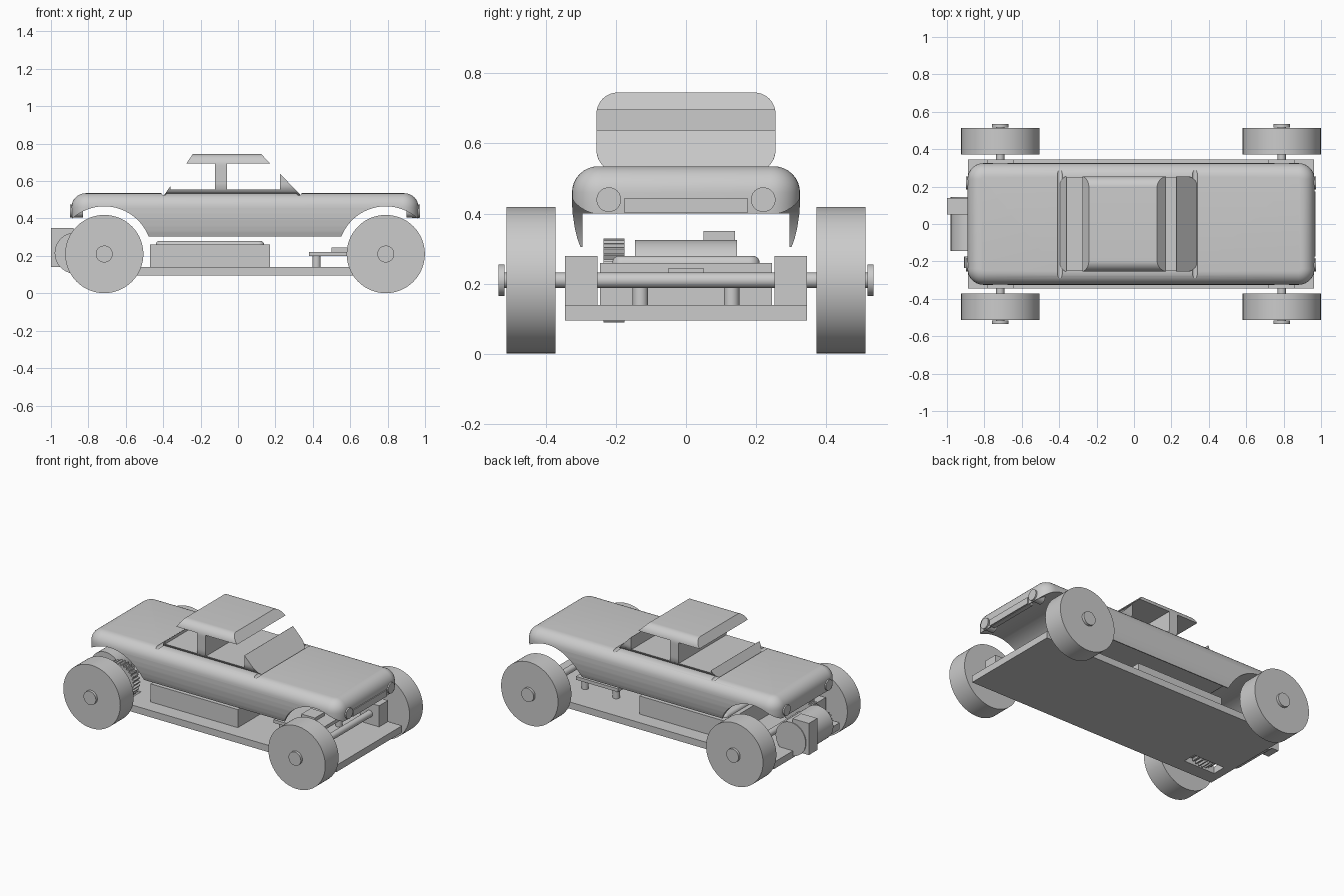
import bpy, bmesh
from math import sin, cos, pi, sqrt
from mathutils import Vector

if "Cube" in bpy.data.objects:
    bpy.data.objects.remove(bpy.data.objects["Cube"], do_unlink=True)

grey = bpy.data.materials.new("plain_grey")
grey.use_nodes = True
grey.diffuse_color = (0.6, 0.6, 0.6, 1)
grey.node_tree.nodes["Principled BSDF"].inputs["Base Color"].default_value = (0.6, 0.6, 0.6, 1)

REAR_X, FRONT_X, AXLE_Z = -0.715, 0.79, 0.21


def smooth(ob):
    bpy.ops.object.select_all(action='DESELECT')
    ob.select_set(True)
    bpy.context.view_layer.objects.active = ob
    bpy.ops.object.shade_smooth_by_angle(angle=0.6)


def loft(name, rings):
    """Skin a stack of equal point rings and cap both ends."""
    bm = bmesh.new()
    rows = [[bm.verts.new(p) for p in ring] for ring in rings]
    n = len(rows[0])
    for a, b in zip(rows, rows[1:]):
        for i in range(n):
            j = (i + 1) % n
            bm.faces.new((a[i], a[j], b[j], b[i]))
    bm.faces.new(rows[0][::-1])
    bm.faces.new(rows[-1])
    bmesh.ops.recalc_face_normals(bm, faces=bm.faces)
    me = bpy.data.meshes.new(name)
    bm.to_mesh(me)
    bm.free()
    me.materials.append(grey)
    ob = bpy.data.objects.new(name, me)
    bpy.context.collection.objects.link(ob)
    smooth(ob)
    return ob


def box(name, x, y, z):
    return loft(name, [[(x[0], y[0], h), (x[1], y[0], h), (x[1], y[1], h), (x[0], y[1], h)] for h in z])


def cylinder(name, axis, a, b, centre, r, n=64, tooth=0):
    """Round bar along an axis from a to b; tooth gives a toothed rim."""
    def ring(t):
        pts = []
        for i in range(n):
            q = r - (tooth if i % 4 > 1 else 0)
            u, v = centre[0] + q * cos(2 * pi * i / n), centre[1] + q * sin(2 * pi * i / n)
            pts.append({'x': (t, u, v), 'y': (u, t, v), 'z': (u, v, t)}[axis])
        return pts
    return loft(name, [ring(a), ring(b)])


def plan_ring(x, y, r, inset, z, n=8):
    """Rounded rectangle seen from above, pulled in by inset."""
    pts = []
    for k, (cx, cy) in enumerate(((x[1] - r, y - r), (x[0] + r, y - r), (x[0] + r, r - y), (x[1] - r, r - y))):
        for i in range(n + 1):
            a = (k + i / n) * pi / 2
            pts.append((cx + (r - inset) * cos(a), cy + (r - inset) * sin(a), z))
    return pts


def cut(ob, cutters):
    for c in cutters:
        c.hide_render = True
        m = ob.modifiers.new("cut", 'BOOLEAN')
        m.operation, m.solver, m.object = 'DIFFERENCE', 'EXACT', c
        bpy.context.view_layer.objects.active = ob
        bpy.ops.object.modifier_apply(modifier=m.name)
        bpy.data.objects.remove(c, do_unlink=True)
    smooth(ob)


# Chassis plate with a slot for the gear
chassis = box("chassis_plate", (-0.887, 0.963), (-0.345, 0.345), (0.095, 0.14))
cut(chassis, [box("gear_slot", (-0.83, -0.6), (-0.25, -0.16), (0.05, 0.2))])

# Axles, wheels, hub caps and bearing blocks
for end, x in (("rear", REAR_X), ("front", FRONT_X)):
    at = (x, AXLE_Z)
    cylinder(end + "_axle", 'y', -0.53, 0.53, at, 0.022, 32)
    for side, s in (("left", 1), ("right", -1)):
        tag = end + "_" + side
        cylinder(tag + "_wheel", 'y', s * 0.372, s * 0.512, at, 0.209, 80)
        cylinder(tag + "_hub_cap", 'y', s * 0.517, s * 0.534, at, 0.045, 40)
        box(tag + "_bearing_block", (x - 0.07, x + 0.07), sorted((s * 0.252, s * 0.345)), (0.14, 0.28))

# Motor, its mount and the gears
MOTOR = (-0.87, 0.215)
cylinder("motor", 'y', -0.145, 0.145, MOTOR, 0.11)
cylinder("motor_shaft", 'y', -0.24, -0.14, MOTOR, 0.014, 24)
cylinder("pinion_gear", 'y', -0.235, -0.175, MOTOR, 0.04, 40, 0.01)
cylinder("axle_gear", 'y', -0.235, -0.175, (REAR_X, AXLE_Z), 0.12, 120, 0.012)
box("motor_mount", (-1.0, -0.88), (0.05, 0.14), (0.14, 0.35))

# Battery box and rounded lid
box("battery_box", (-0.47, 0.17), (-0.245, 0.245), (0.14, 0.26))
lid = [(0, 0.26)] + [(0.02 * (1 - cos(t * pi / 8)), 0.26 + 0.02 * sin(t * pi / 8)) for t in range(1, 5)]
loft("battery_lid", [plan_ring((-0.44, 0.14), 0.21, 0.03, d, z) for d, z in lid])

# Steering platform on posts
for x in (0.42, 0.65):
    for y in (-0.13, 0.13):
        cylinder("platform_post", 'z', 0.14, 0.2, (x, y), 0.022, 32)
box("steering_platform", (0.38, 0.69), (-0.17, 0.17), (0.2, 0.222))
box("steering_block", (0.5, 0.6), (-0.05, 0.05), (0.222, 0.245))

# Body shell: sides tuck in below, rounded shoulders above
levels = [(0.024, 0.305), (0.015, 0.33), (0.008, 0.36), (0.002, 0.4), (0, 0.43)]
levels += [(0.075 * (1 - cos(t * pi / 16)), 0.46 + 0.075 * sin(t * pi / 16)) for t in range(9)]
body = loft("body_shell", [plan_ring((-0.89, 0.965), 0.325, 0.085, d, z) for d, z in levels])
cutters = [cylinder("arch_cut", 'y', -0.5, 0.5, (x, AXLE_Z), 0.255, 96) for x in (REAR_X, FRONT_X)]
cutters.append(box("underside_cut", (-1.1, 1.1), (-0.295, 0.295), (0.2, 0.4)))
cutters += [cylinder("groove_cut", 'y', -0.5, 0.5, (x, 0.538), 0.014, 24) for x in (-0.396, 0.326)]
cut(body, cutters)

# Lamps and grille
for s in (-1, 1):
    cylinder("head_lamp", 'x', 0.9, 0.973, (s * 0.22, 0.44), 0.035, 40)
    cylinder("tail_lamp", 'x', -0.898, -0.83, (s * 0.22, 0.44), 0.035, 40)
box("grille", (0.93, 0.971), (-0.175, 0.175), (0.402, 0.445))


# Cabin: slices of one rounded section with sloping ends
def front_slope(z):
    return 0.325 - 0.96 * (z - 0.535)


def rear_slope(z):
    return -0.388 + 0.7 * (z - 0.535)


def half_width(z):
    d = max(0, z - 0.685, 0.58 - z)
    return 0.195 + sqrt(max(0, 0.06 ** 2 - d * d))


def cabin_slice(name, z0, z1, start, end, n=12):
    zs = [z0 + (z1 - z0) * sin(i / n * pi / 2) for i in range(n + 1)]
    outline = [(half_width(z), z) for z in zs] + [(-half_width(z), z) for z in reversed(zs)]
    loft(name, [[(f(z), y, z) for y, z in outline] for f in (start, end)])


cabin_slice("cabin_floor", 0.522, 0.555, rear_slope, front_slope)
cabin_slice("rear_lip", 0.55, 0.574, rear_slope, lambda z: -0.36)
cabin_slice("windshield", 0.53, 0.638, lambda z: 0.225, front_slope)
cabin_slice("cabin_bulkhead", 0.55, 0.7, lambda z: -0.122, lambda z: -0.06)
cabin_slice("roof", 0.695, 0.745, rear_slope, front_slope)
